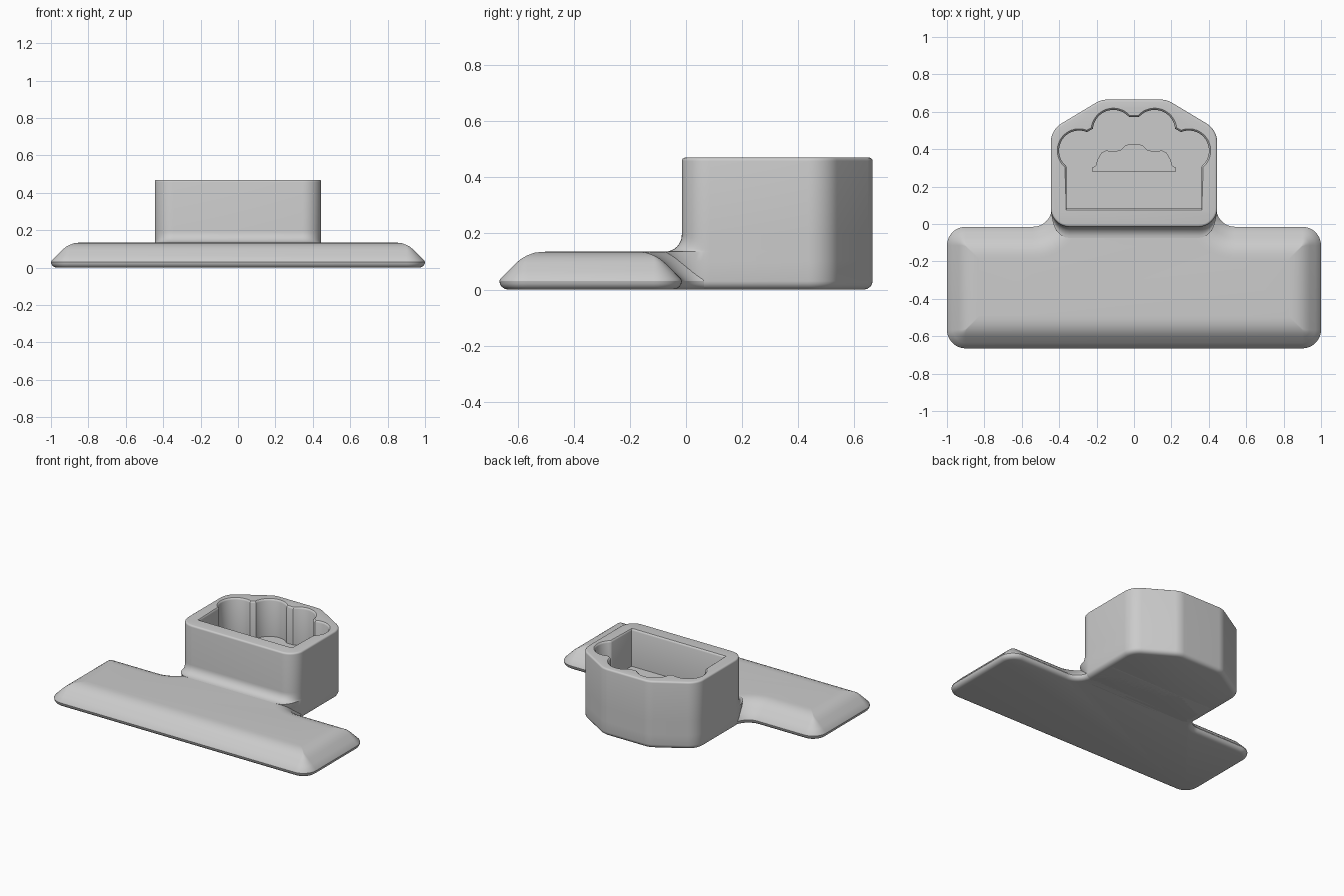
import bpy, bmesh, math
from mathutils import Vector, Matrix

if "Cube" in bpy.data.objects:
    bpy.data.objects.remove(bpy.data.objects["Cube"])


def outline(corners, inset=0.0, seg=10):
    """Rounded, inset polygon (counter-clockwise x, y, radius): [(point, outward normal)]."""
    out, n = [], len(corners)
    for i, (x, y, r) in enumerate(corners):
        p = Vector((x, y))
        d0 = (p - Vector(corners[i - 1][:2])).normalized()
        d1 = (Vector(corners[(i + 1) % n][:2]) - p).normalized()
        n0, n1 = Vector((-d0.y, d0.x)), Vector((-d1.y, d1.x))
        ang = math.atan2(d0.x * d1.y - d0.y * d1.x, d0.dot(d1))
        s = 1 if ang > 0 else -1
        rad = max(0.004, r - s * inset)
        mitre = (n0 + n1) / (1 + n0.dot(n1))
        c = p + mitre * (inset + s * rad)
        for k in range(seg + 1):
            m = Matrix.Rotation(ang * k / seg, 2) @ n0
            out.append((c - m * (s * rad), -m))
    return out


def grow(pts, d):
    """Push a plain counter-clockwise outline outward by d."""
    res, n = [], len(pts)
    for i in range(n):
        t = (Vector(pts[(i + 1) % n]) - Vector(pts[i - 1])).normalized()
        res.append((pts[i][0] + t.y * d, pts[i][1] - t.x * d))
    return res


def loft(name, rings):
    """Skin equal-length rings of 3D points, capped at both ends."""
    bm = bmesh.new()
    vs = [[bm.verts.new(p) for p in ring] for ring in rings]
    n = len(vs[0])
    for a, b in zip(vs, vs[1:]):
        for i in range(n):
            j = (i + 1) % n
            bm.faces.new((a[i], a[j], b[j], b[i]))
    bm.faces.new(vs[0][::-1])
    bm.faces.new(vs[-1])
    bmesh.ops.recalc_face_normals(bm, faces=bm.faces)
    me = bpy.data.meshes.new(name)
    bm.to_mesh(me)
    bm.free()
    ob = bpy.data.objects.new(name, me)
    bpy.context.collection.objects.link(ob)
    return ob


def activate(ob):
    bpy.ops.object.select_all(action='DESELECT')
    ob.select_set(True)
    bpy.context.view_layer.objects.active = ob


def smooth(ob):
    activate(ob)
    bpy.ops.object.shade_smooth_by_angle(angle=math.radians(30))


def mirrored(half):
    """Complete a right half (bottom to top) into a closed outline."""
    return half + [(-x, y) for x, y in reversed(half)]


bottom_round = [(0.03, 0.0), (0.018, 0.003), (0.008, 0.01), (0.002, 0.02), (0.0, 0.03)]

# Base plate: T-shaped outline with sloped edges, stem ends inside the tower
tee = [(-1, -0.665, 0.1), (1, -0.665, 0.1), (1, -0.015, 0.1), (0.44, -0.015, 0.1),
       (0.44, 0.3, 0.05), (-0.44, 0.3, 0.05), (-0.44, -0.015, 0.1), (-1, -0.015, 0.1)]
edge = bottom_round + [(0.003, 0.038), (0.03, 0.065), (0.06, 0.095), (0.08, 0.111),
                       (0.1, 0.122), (0.125, 0.131), (0.15, 0.134), (0.17, 0.135)]
plate = loft("base_plate", [[(p.x, p.y, z) for p, _ in outline(tee, i)] for i, z in edge])
smooth(plate)

# Tower: clipped block, its front flaring into the plate
block = [(-0.445, -0.015, 0.1), (0.445, -0.015, 0.1), (0.445, 0.503, 0.12),
         (0.175, 0.665, 0.12), (-0.175, 0.665, 0.12), (-0.445, 0.503, 0.12)]
profile = [(i, z, 0.0) for i, z in bottom_round] + [(0, 0.1, 0.05)]
for k in range(9):
    t = math.pi / 2 * k / 8
    profile.append((0, 0.195 - 0.06 * math.cos(t), 0.06 * (1 - math.sin(t))))
for k in range(5):
    t = math.pi / 2 * k / 4
    profile.append((0.012 * (1 - math.cos(t)), 0.458 + 0.012 * math.sin(t), 0.0))
rings = []
for inset, z, flare in profile:
    ring = []
    for p, nrm in outline(block, inset):
        q = p + nrm * flare * max(0.0, -nrm.y) ** 3
        ring.append((q.x, q.y, z))
    rings.append(ring)
tower = loft("tower", rings)

# Scalloped cavity cut into the tower
half = [(0.36, 0.085), (0.36, 0.3)]
for cx, cy, r, a0, a1 in ((0.293, 0.392, 0.108, -50, 113), (0.11, 0.5, 0.11, 5, 135)):
    for k in range(19):
        a = math.radians(a0 + (a1 - a0) * k / 18)
        half.append((cx + r * math.cos(a), cy + r * math.sin(a)))
half.append((0.025, 0.572))
cup = mirrored(half)
floor_z = 0.21
cut = loft("cavity_cutter", [[(x, y, z) for x, y in grow(cup, d)] for d, z in
                             ((0, floor_z), (0, 0.458), (0.003, 0.465), (0.01, 0.4705), (0.01, 0.52))])
cut.hide_render = True
activate(tower)
mod = tower.modifiers.new("cavity", 'BOOLEAN')
mod.operation, mod.solver, mod.object = 'DIFFERENCE', 'EXACT', cut
bpy.ops.object.modifier_apply(modifier=mod.name)
bpy.data.objects.remove(cut)
smooth(tower)

# Small raised relief on the cavity floor
relief = mirrored([(0.225, 0.282), (0.225, 0.3), (0.205, 0.31), (0.195, 0.345), (0.175, 0.38),
                   (0.15, 0.393), (0.11, 0.388), (0.07, 0.395), (0.05, 0.418), (0.025, 0.428)])
smooth(loft("floor_relief", [[(x, y, z) for x, y in relief] for z in (floor_z - 0.02, floor_z + 0.02)]))
